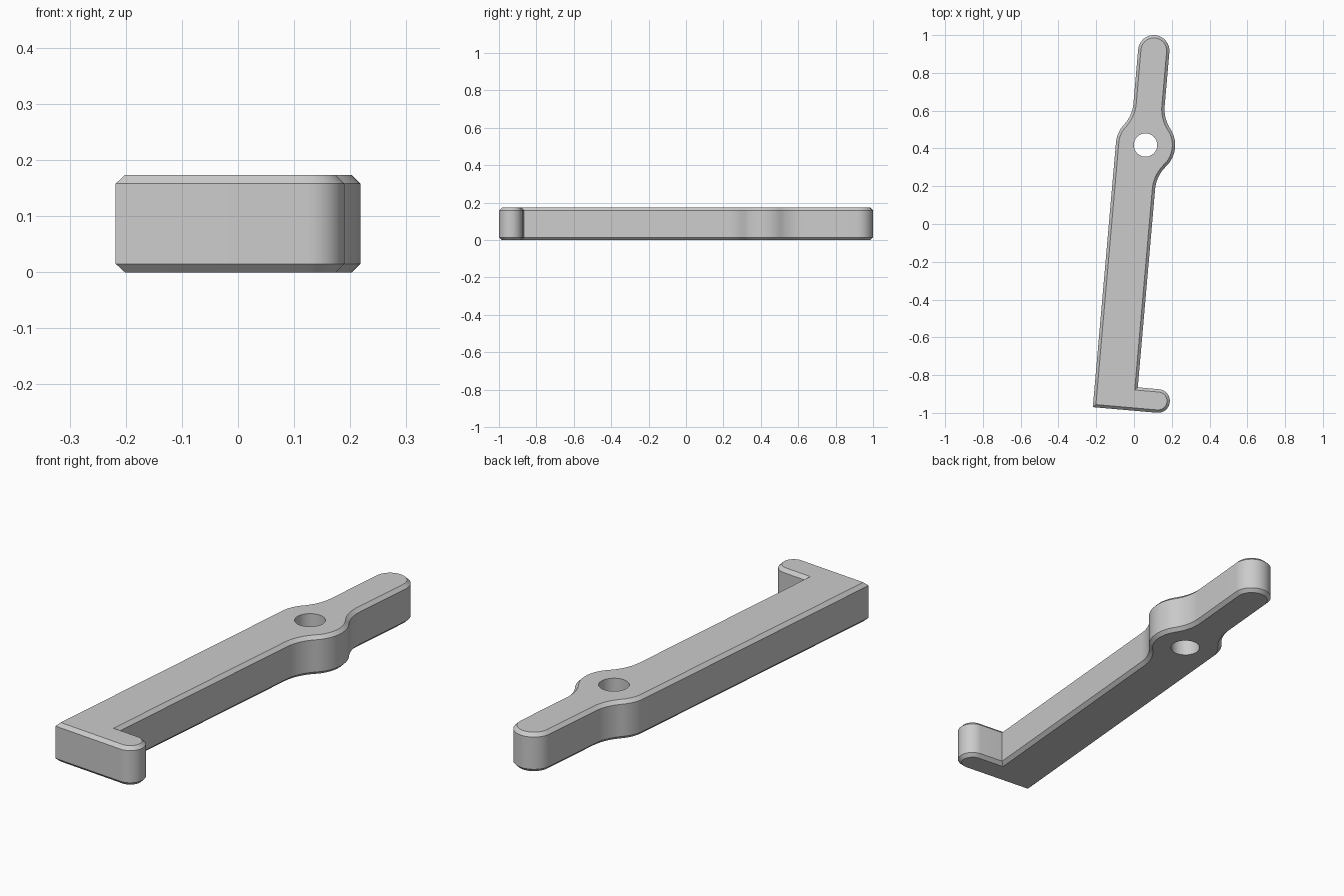
import bpy, bmesh
from math import radians, degrees, atan2, sqrt, cos, sin
from mathutils import Matrix, Vector

cube = bpy.data.objects.get("Cube")
if cube:
    bpy.data.objects.remove(cube)

# Main sizes, measured along the lever with the pivot hole at the origin
HEIGHT, CHAMFER = 0.173, 0.015
HUB, HOLE, FILLET = 0.157, 0.062, 0.19
GRIP, GRIP_Y = 0.083, 0.501
ARM_RIGHT = 0.071
TOE, TOE_X, TOE_Y = 0.0625, 0.184, -1.344


def arc(cx, cy, r, start, end, steps=16):
    angles = [radians(start + (end - start) * i / steps) for i in range(steps + 1)]
    return [(cx + r * cos(a), cy + r * sin(a)) for a in angles]


def fillet_centre(side):
    """Centre of the hollow that joins a straight side to the hub."""
    x = side + FILLET
    y = sqrt((HUB + FILLET) ** 2 - x ** 2)
    return x, y, degrees(atan2(y, x))


def outline(inset):
    """Lever outline, counter-clockwise, moved inwards by the inset."""
    ax, ay, a = fillet_centre(ARM_RIGHT)
    gx, gy, g = fillet_centre(GRIP)
    hollow, hub = FILLET + inset, HUB - inset
    pts = [(-hub, TOE_Y - TOE + inset)]
    pts += arc(TOE_X, TOE_Y, TOE - inset, -90, 90)
    pts += [(ARM_RIGHT - inset, TOE_Y + TOE - inset)]
    pts += arc(ax, -ay, hollow, 180, 180 - a)
    pts += arc(0, 0, hub, -a, g)[1:]
    pts += arc(gx, gy, hollow, 180 + g, 180)[1:]
    pts += arc(0, GRIP_Y, GRIP - inset, 0, 180, 24)
    pts += arc(-gx, gy, hollow, 0, -g)
    pts += arc(0, 0, hub, 180 - g, 180)[1:]
    return pts


def ring(bm, pts, z):
    return [bm.verts.new((x, y, z)) for x, y in pts]


def bridge(bm, low, high):
    n = len(low)
    for i in range(n):
        j = (i + 1) % n
        bm.faces.new((low[i], low[j], high[j], high[i]))


def loop_edges(bm, loop):
    return [bm.edges.get((loop[i - 1], loop[i])) for i in range(len(loop))]


# Chamfered outer wall and plain hole wall
bm = bmesh.new()
levels = [(0, CHAMFER), (CHAMFER, 0), (HEIGHT - CHAMFER, 0), (HEIGHT, CHAMFER)]
outer = [ring(bm, outline(inset), z) for z, inset in levels]
for low, high in zip(outer, outer[1:]):
    bridge(bm, low, high)
circle = arc(0, 0, HOLE, 0, 360, 48)[:-1]
inner = [ring(bm, circle, z) for z in (0, HEIGHT)]
bridge(bm, inner[0], inner[1])

# Flat top and bottom around the hole
for rim, hole in ((outer[0], inner[0]), (outer[-1], inner[1])):
    edges = loop_edges(bm, rim) + loop_edges(bm, hole)
    bmesh.ops.triangle_fill(bm, edges=edges, use_beauty=True)

# Lean the lever and put the pivot in place
place = Matrix.Translation(Vector((0.061, 0.418, 0))) @ Matrix.Rotation(radians(-5), 4, "Z")
bmesh.ops.transform(bm, matrix=place, verts=bm.verts)
bmesh.ops.recalc_face_normals(bm, faces=bm.faces)

mesh = bpy.data.meshes.new("lever_arm")
bm.to_mesh(mesh)
bm.free()
lever = bpy.data.objects.new("lever_arm", mesh)
bpy.context.collection.objects.link(lever)

# Plain grey
grey = bpy.data.materials.new("light_grey")
grey.use_nodes = True
colour = (0.6, 0.6, 0.6, 1)
grey.diffuse_color = colour
grey.node_tree.nodes["Principled BSDF"].inputs["Base Color"].default_value = colour
mesh.materials.append(grey)

bpy.ops.object.select_all(action="DESELECT")
lever.select_set(True)
bpy.context.view_layer.objects.active = lever
bpy.ops.object.shade_smooth_by_angle(angle=radians(30))
